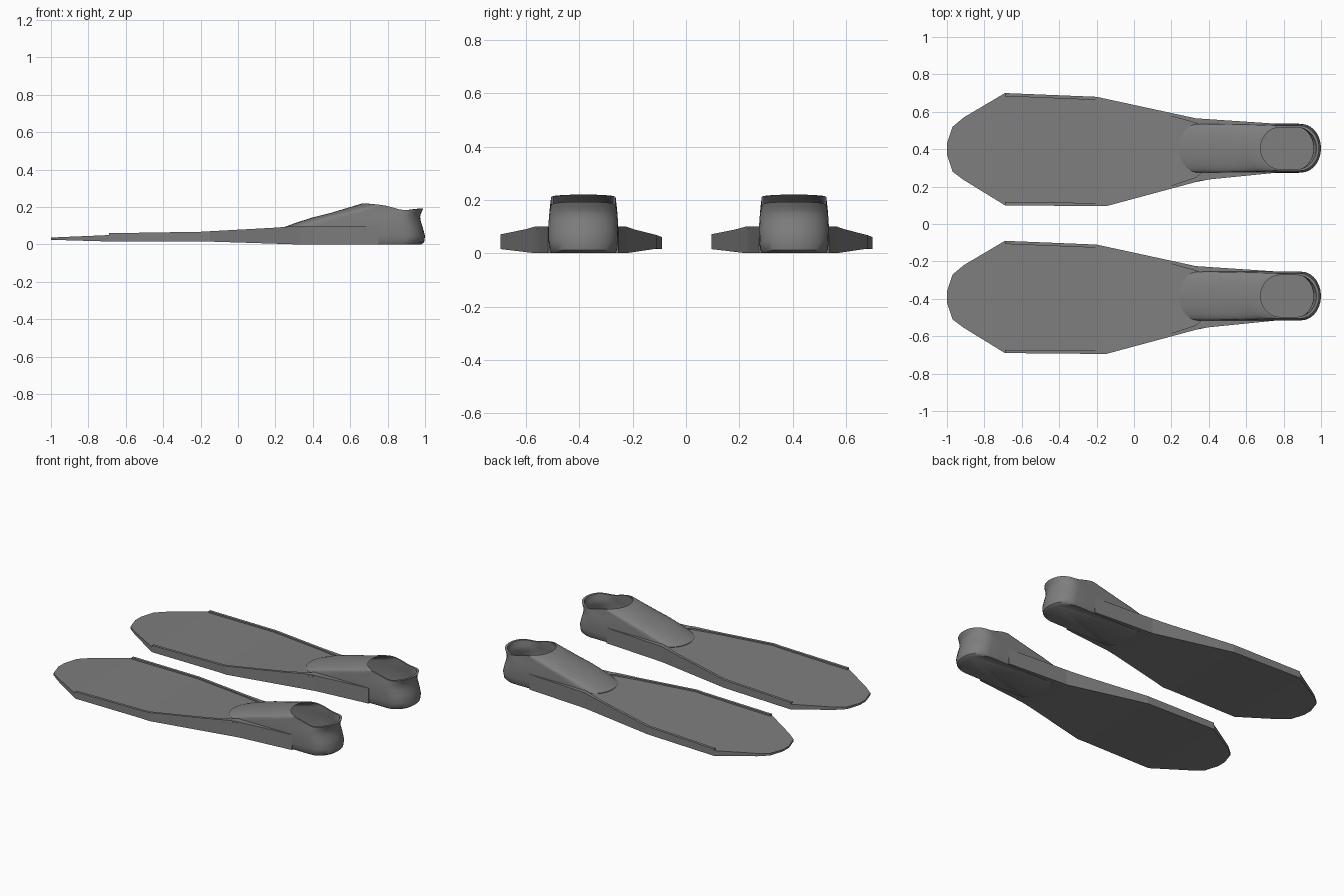
import bpy, bmesh
from math import sin, cos, pi, exp, radians

cube = bpy.data.objects.get("Cube")
if cube:
    bpy.data.objects.remove(cube)

rubber = bpy.data.materials.new("grey_rubber")
rubber.use_nodes = True
grey = (0.21, 0.21, 0.21, 1)
rubber.diffuse_color = grey
rubber.node_tree.nodes["Principled BSDF"].inputs["Base Color"].default_value = grey

CENTRE = 0.405      # y of the foot pocket
SPACING = -0.79     # offset of the second fin

# Outline and height profiles along x
LEFT = [(-1, 0.43), (-0.97, 0.52), (-0.91, 0.57), (-0.69, 0.70), (-0.2, 0.68), (0.33, 0.565), (0.75, 0.537)]
RIGHT = [(-1, 0.37), (-0.97, 0.28), (-0.91, 0.235), (-0.69, 0.10), (-0.15, 0.095), (0.37, 0.235), (0.75, 0.273)]
RAIL_TOP = [(-0.7, 0.06), (-0.2, 0.068), (0.2, 0.09), (0.33, 0.1), (0.75, 0.1)]
BLADE_TOP = [(-1, 0.037), (-0.7, 0.05), (-0.2, 0.06), (0.2, 0.082), (0.4, 0.094)]
BOTTOM = [(-1, 0.025), (-0.7, 0.016), (-0.2, 0.017), (0.33, 0), (0.75, 0)]


def lerp(table, x):
    for (x0, v0), (x1, v1) in zip(table, table[1:]):
        if x <= x1:
            return v0 + (v1 - v0) * max(0, (x - x0) / (x1 - x0))
    return table[-1][1]


def make(name, rings):
    """Skin closed rings and cap both ends."""
    bm = bmesh.new()
    loops = [[bm.verts.new(p) for p in ring] for ring in rings]
    for a, b in zip(loops, loops[1:]):
        for i in range(len(a)):
            j = (i + 1) % len(a)
            bm.faces.new((a[i], a[j], b[j], b[i]))
    bm.faces.new(loops[0])
    bm.faces.new(loops[-1])
    bmesh.ops.recalc_face_normals(bm, faces=bm.faces)
    mesh = bpy.data.meshes.new(name)
    bm.to_mesh(mesh)
    bm.free()
    mesh.materials.append(rubber)
    obj = bpy.data.objects.new(name, mesh)
    bpy.context.collection.objects.link(obj)
    return obj


def box_section(x, y0, y1, z0, z1):
    return [(x, y0, z0), (x, y1, z0), (x, y1, z1), (x, y0, z1)]


def blade():
    xs = (-1, -0.985, -0.97, -0.94, -0.91, -0.69, -0.2, -0.15, 0.2, 0.33, 0.4)
    return make("blade", [box_section(x, lerp(RIGHT, x), lerp(LEFT, x),
                                      lerp(BOTTOM, x), lerp(BLADE_TOP, x)) for x in xs])


def rail(name, edge, side):
    """Raised edge strip that widens into a flange beside the pocket."""
    rings = []
    for x in (-0.69, -0.2, -0.15, 0.2, 0.33, 0.37, 0.75):
        outer = lerp(edge, x)
        inner = outer - side * 0.017 if x < 0.3 else CENTRE + side * 0.122
        if x == 0.33:
            inner = outer - side * 0.025
        rings.append(box_section(x, inner, outer, lerp(BOTTOM, x), lerp(RAIL_TOP, x)))
    return make(name, rings)


# Pocket levels: toe x, toe z, heel x, heel z, half width, dip at the ankle
LEVELS = [
    (0.36, 0, 0.98, 0, 0.12, 0),
    (0.32, 0.012, 0.995, 0.012, 0.127, 0),
    (0.27, 0.045, 1.0, 0.045, 0.13, 0),
    (0.24, 0.09, 0.988, 0.09, 0.131, 0),
    (0.30, 0.113, 0.977, 0.125, 0.13, 0.002),
    (0.40, 0.145, 0.974, 0.148, 0.128, 0.006),
    (0.50, 0.17, 0.977, 0.165, 0.126, 0.01),
    (0.60, 0.2, 0.984, 0.18, 0.123, 0.014),
    (0.665, 0.22, 0.99, 0.194, 0.121, 0.018),
]


def oval(toe, toe_z, heel, heel_z, half, dip):
    """Rounded-end outline, tilted from toe to heel."""
    radius = 0.105
    n = 14
    pts = [(heel - radius + radius * cos(a), half * sin(a))
           for a in (pi * i / n - pi / 2 for i in range(n + 1))]
    span = heel - toe - 2 * radius
    steps = [k / 6 for k in range(1, 6)]
    pts += [(heel - radius - span * k, half) for k in steps]
    pts += [(toe + radius + radius * cos(a), half * sin(a))
            for a in (pi * i / n + pi / 2 for i in range(n + 1))]
    pts += [(toe + radius + span * k, -half) for k in steps]
    ring = []
    for x, y in pts:
        u = (x - toe) / (heel - toe)
        z = toe_z + (heel_z - toe_z) * u - dip * exp(-((u - 0.68) / 0.22) ** 2)
        ring.append((x, CENTRE + y, z))
    return ring


def foot_pocket():
    outside = [oval(*level) for level in LEVELS]
    inside = []
    for toe, tz, heel, hz, half, dip in reversed(LEVELS[2:]):
        drop = 0 if tz == 0.22 else 0.01
        inside.append(oval(toe + 0.012, tz - drop, heel - 0.014, hz - drop, half - 0.009, dip))
    obj = make("foot_pocket", outside + inside)
    bpy.ops.object.select_all(action='DESELECT')
    obj.select_set(True)
    bpy.context.view_layer.objects.active = obj
    bpy.ops.object.shade_smooth_by_angle(angle=radians(40))
    return obj


parts = [blade(), rail("left_rail", LEFT, 1), rail("right_rail", RIGHT, -1), foot_pocket()]

# Second fin of the pair
for part in parts:
    twin = part.copy()
    twin.name = "second_" + part.name
    twin.location.y = SPACING
    bpy.context.collection.objects.link(twin)
